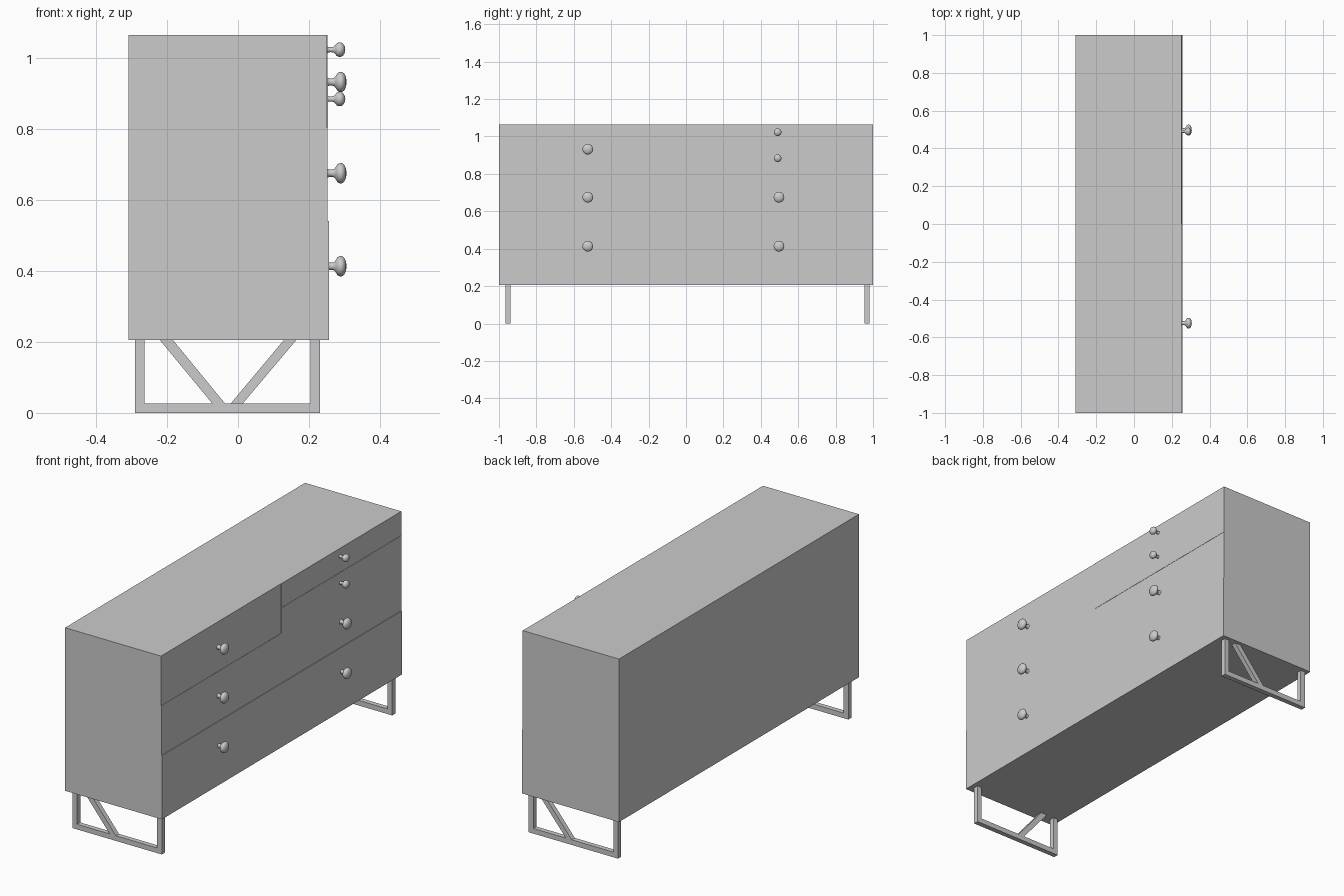
import bpy, bmesh, math

if "Cube" in bpy.data.objects:
    bpy.data.objects.remove(bpy.data.objects["Cube"])


def new_object(name, bm):
    bmesh.ops.recalc_face_normals(bm, faces=bm.faces)
    mesh = bpy.data.meshes.new(name)
    bm.to_mesh(mesh)
    bm.free()
    obj = bpy.data.objects.new(name, mesh)
    bpy.context.collection.objects.link(obj)
    return obj


def add_prism(bm, outline, y0, y1):
    """Extrude an x-z outline along y."""
    face = bm.faces.new([bm.verts.new((x, y0, z)) for x, z in outline])
    ext = bmesh.ops.extrude_face_region(bm, geom=[face])["geom"]
    verts = [v for v in ext if isinstance(v, bmesh.types.BMVert)]
    bmesh.ops.translate(bm, verts=verts, vec=(0, y1 - y0, 0))


def box(name, x0, x1, y0, y1, z0, z1):
    bm = bmesh.new()
    add_prism(bm, [(x0, z0), (x1, z0), (x1, z1), (x0, z1)], y0, y1)
    return new_object(name, bm)


BACK, BOTTOM, TOP = -0.309, 0.205, 1.065
FRONT = 0.240

# Cabinet body
box("cabinet_body", BACK, FRONT, -1, 1, BOTTOM, TOP)

# Drawer fronts, each with a slightly different depth
for name, x, y0, y1, z0, z1 in [
    ("bottom_drawer", 0.256, -1, 1, BOTTOM, 0.541),
    ("middle_drawer", 0.2525, -1, 1, 0.541, 0.803),
    ("top_left_drawer", 0.251, -1, 0, 0.803, TOP),
    ("lower_small_drawer", 0.2540, 0, 1, 0.803, 0.938),
    ("upper_small_drawer", 0.2525, 0, 1, 0.938, TOP),
]:
    box(name, FRONT, x, y0, y1, z0, z1)

# Knob profile: distance from drawer, radius
PROFILE = [(0, 0.013), (0.004, 0.0105), (0.012, 0.010), (0.019, 0.012),
           (0.024, 0.018), (0.028, 0.025), (0.034, 0.0285), (0.041, 0.0285),
           (0.047, 0.024), (0.052, 0.014), (0.054, 0)]


def knob(name, y, z, length=1.0, radius=1.0):
    bm = bmesh.new()
    verts = [bm.verts.new((d * length, 0, r * radius)) for d, r in PROFILE]
    edges = [bm.edges.new(pair) for pair in zip(verts, verts[1:])]
    bmesh.ops.spin(bm, geom=verts + edges, cent=(0, 0, 0), axis=(1, 0, 0),
                   angle=2 * math.pi, steps=24)
    bmesh.ops.remove_doubles(bm, verts=bm.verts, dist=1e-5)
    obj = new_object(name, bm)
    obj.location = (0.252, y, z)
    obj.data.shade_smooth()


for i, (y, z) in enumerate([(-0.525, 0.932), (-0.525, 0.675), (-0.525, 0.413),
                            (0.497, 0.675), (0.497, 0.413)]):
    knob(f"large_knob_{i + 1}", y, z)
for i, z in enumerate([1.023, 0.884]):
    knob(f"small_knob_{i + 1}", 0.49, z, 0.93, 0.71)

# Leg frames: two posts, floor rail and one diagonal brace
L, R, T = -0.290, 0.231, 0.027
for name, y, brace in [
    ("left_leg_frame", -0.952, [(-0.073, T), (-0.037, T), (-0.183, BOTTOM), (-0.220, BOTTOM)]),
    ("right_leg_frame", 0.968, [(-0.020, T), (0.014, T), (0.164, BOTTOM), (0.129, BOTTOM)]),
]:
    y0, y1 = y - 0.013, y + 0.013
    bm = bmesh.new()
    add_prism(bm, [(L, 0), (R, 0), (R, BOTTOM), (R - T, BOTTOM), (R - T, T),
                   (L + T, T), (L + T, BOTTOM), (L, BOTTOM)], y0, y1)
    add_prism(bm, brace, y0, y1)
    new_object(name, bm)
